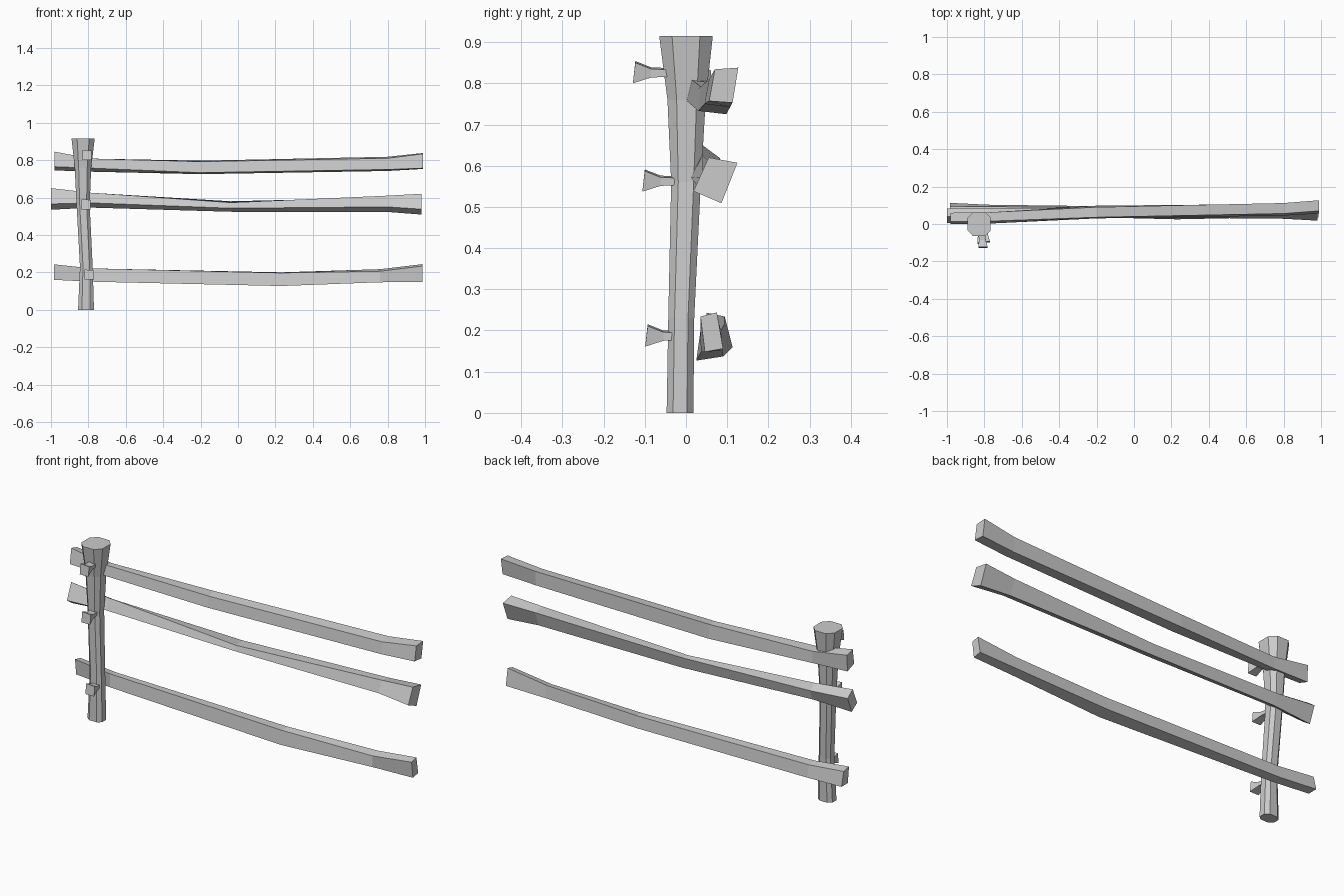
import bpy, bmesh

def loft(name, rings):
    """Skin a list of equal-length point rings and cap both ends."""
    bm = bmesh.new()
    vs = [[bm.verts.new(p) for p in r] for r in rings]
    n = len(vs[0])
    for a, b in zip(vs, vs[1:]):
        for i in range(n):
            j = (i + 1) % n
            bm.faces.new((a[i], a[j], b[j], b[i]))
    bm.faces.new(vs[0])
    bm.faces.new(vs[-1])
    bmesh.ops.recalc_face_normals(bm, faces=bm.faces)
    me = bpy.data.meshes.new(name)
    bm.to_mesh(me)
    bm.free()
    ob = bpy.data.objects.new(name, me)
    bpy.context.collection.objects.link(ob)
    return ob

def octagon(z, x0, x1, y0, y1, c=0.24):
    """Rectangle with cut corners at height z."""
    cx, cy = (x1 - x0) * c, (y1 - y0) * c
    return [(x0 + cx, y0, z), (x1 - cx, y0, z), (x1, y0 + cy, z), (x1, y1 - cy, z),
            (x1 - cx, y1, z), (x0 + cx, y1, z), (x0, y1 - cy, z), (x0, y0 + cy, z)]

# Post: crooked, flaring towards the top
loft("post", [octagon(*r) for r in (
    (0.00, -0.855, -0.770, -0.047, 0.018),
    (0.23, -0.845, -0.777, -0.043, 0.020),
    (0.56, -0.863, -0.793, -0.036, 0.036),
    (0.76, -0.873, -0.785, -0.045, 0.048),
    (0.915, -0.890, -0.766, -0.065, 0.065))])

# Rails: x, then (y, z) for front top, back top, back bottom, front bottom
def rail(name, stations):
    loft(name, [[(x, y, z) for y, z in pts] for x, *pts in stations])

rail("top_rail", [
    (-0.98, (0.012, 0.845), (0.060, 0.832), (0.056, 0.745), (0.000, 0.765)),
    (-0.78, (0.015, 0.808), (0.062, 0.800), (0.062, 0.738), (0.002, 0.757)),
    (-0.20, (0.036, 0.792), (0.090, 0.797), (0.098, 0.725), (0.030, 0.733)),
    (0.80, (0.056, 0.810), (0.112, 0.818), (0.107, 0.742), (0.045, 0.750)),
    (0.99, (0.070, 0.834), (0.127, 0.838), (0.113, 0.753), (0.056, 0.757))])
rail("middle_rail", [
    (-1.00, (0.040, 0.650), (0.083, 0.618), (0.050, 0.535), (0.004, 0.566)),
    (-0.78, (0.040, 0.625), (0.082, 0.600), (0.060, 0.546), (0.012, 0.571)),
    (-0.04, (0.040, 0.573), (0.092, 0.580), (0.085, 0.524), (0.036, 0.543)),
    (0.80, (0.052, 0.610), (0.112, 0.600), (0.085, 0.523), (0.028, 0.550)),
    (0.98, (0.055, 0.620), (0.125, 0.607), (0.086, 0.509), (0.018, 0.538))])
rail("bottom_rail", [
    (-0.985, (0.050, 0.243), (0.094, 0.234), (0.113, 0.160), (0.060, 0.160)),
    (-0.78, (0.050, 0.221), (0.093, 0.214), (0.103, 0.150), (0.050, 0.150)),
    (0.23, (0.040, 0.197), (0.085, 0.200), (0.090, 0.137), (0.025, 0.127)),
    (0.76, (0.036, 0.206), (0.080, 0.217), (0.088, 0.152), (0.036, 0.147)),
    (0.987, (0.035, 0.234), (0.075, 0.244), (0.090, 0.156), (0.046, 0.148))])

# Pegs: flared head, thin waist, stem buried in the post
def peg(name, x, y, z):
    rings = []
    for dy, w, lo, hi in ((0, 0.025, -0.026, 0.026), (0.038, 0.018, -0.012, 0.011),
                          (0.078, 0.018, -0.010, 0.009), (0.100, 0.018, -0.010, 0.009)):
        lean = 0.006 if dy == 0 else 0
        sx = x - 0.1 * dy
        rings.append([(sx - w, y + dy, z + hi + 0.002), (sx + w, y + dy, z + hi - 0.002),
                      (sx + w, y + dy - lean, z + lo), (sx - w, y + dy - lean, z + lo)])
    loft(name, rings)

for name, x, y, z in (("top_peg", -0.807, -0.123, 0.826),
                      ("middle_peg", -0.813, -0.100, 0.563),
                      ("bottom_peg", -0.795, -0.093, 0.187)):
    peg(name, x, y, z)
